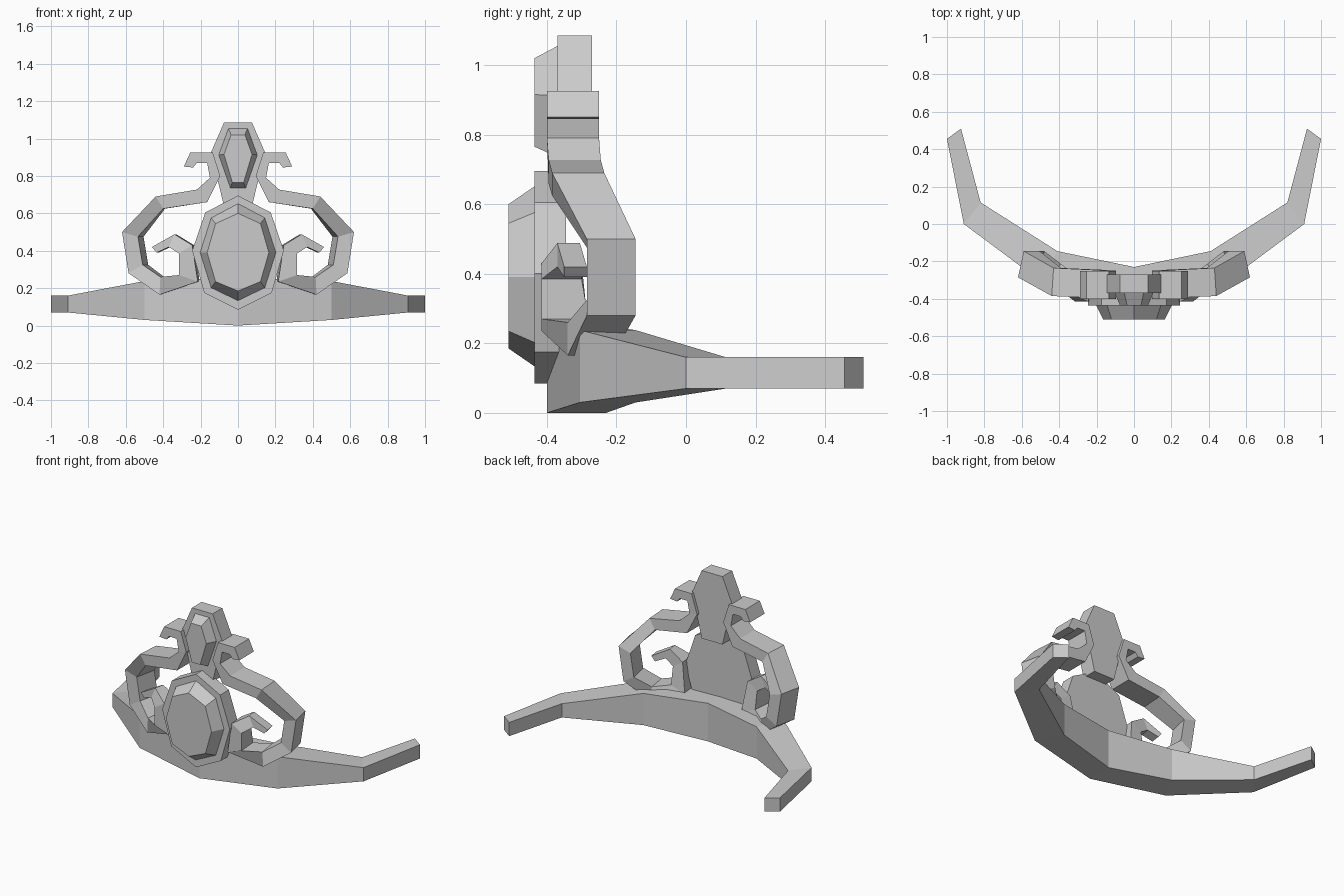
import bpy, bmesh


def make_object(name, bm):
    bmesh.ops.recalc_face_normals(bm, faces=bm.faces)
    mesh = bpy.data.meshes.new(name)
    bm.to_mesh(mesh)
    bm.free()
    obj = bpy.data.objects.new(name, mesh)
    bpy.context.collection.objects.link(obj)
    return obj


def loft(name, rings):
    """Join closed rings of points with quads and cap both ends."""
    bm = bmesh.new()
    loops = [[bm.verts.new(p) for p in ring] for ring in rings]
    n = len(loops[0])
    for a, b in zip(loops, loops[1:]):
        for i in range(n):
            j = (i + 1) % n
            bm.faces.new((a[i], a[j], b[j], b[i]))
    bm.faces.new(loops[0])
    bm.faces.new(loops[-1])
    return make_object(name, bm)


def outline(half, y):
    """Mirror a right-hand (x, z) half outline into a full ring at depth y."""
    left = [(-x, z) for x, z in reversed(half) if x > 0]
    return [(x, y, z) for x, z in half + left]


# Curved band: outer x, y, inner x, y, bottom z, top z
band_half = [
    (0.0, -0.40, 0.0, -0.23, 0.0, 0.25),
    (0.50, -0.305, 0.41, -0.145, 0.03, 0.238),
    (0.91, 0.0, 0.82, 0.115, 0.07, 0.16),
    (1.0, 0.455, 0.925, 0.51, 0.07, 0.16),
]
stations = [(-a, b, -c, d, e, f) for a, b, c, d, e, f in band_half[:0:-1]] + band_half
loft("band", [[(ox, oy, lo), (ox, oy, hi), (ix, iy, hi), (ix, iy, lo)]
              for ox, oy, ix, iy, lo, hi in stations])

# Large centre setting and faceted gem
plate = [(0, 0.695), (0.175, 0.605), (0.245, 0.40), (0.18, 0.175), (0, 0.085)]
loft("centre_setting", [outline(plate, -0.435), outline(plate, -0.345)])
gem_base = [(0, 0.655), (0.145, 0.578), (0.205, 0.39), (0.145, 0.20), (0, 0.13)]
gem_face = [(0, 0.60), (0.12, 0.545), (0.165, 0.39), (0.12, 0.235), (0, 0.185)]
loft("centre_gem", [outline(gem_base, -0.43), outline(gem_face, -0.51)])

# Upper setting and gem
plate = [(0.075, 1.085), (0.145, 0.925), (0.075, 0.64)]
loft("upper_setting", [outline(plate, -0.37), outline(plate, -0.27)])
gem_base = [(0.052, 1.057), (0.105, 0.912), (0.042, 0.733)]
gem_face = [(0.037, 1.02), (0.075, 0.915), (0.03, 0.765)]
loft("upper_gem", [outline(gem_base, -0.365), outline(gem_face, -0.435)])

# Side scrolls: edge A x, z, edge B x, z, front y, back y, inward shift at back
scroll = [
    (0.29, 0.85, 0.24, 0.845, -0.40, -0.25, 0),
    (0.255, 0.925, 0.22, 0.87, -0.40, -0.25, 0),
    (0.135, 0.925, 0.165, 0.87, -0.40, -0.25, 0),
    (0.095, 0.80, 0.15, 0.79, -0.40, -0.25, 0),
    (0.165, 0.66, 0.22, 0.727, -0.395, -0.245, 0),
    (0.40, 0.625, 0.44, 0.69, -0.385, -0.235, 0.01),
    (0.535, 0.475, 0.62, 0.50, -0.285, -0.145, 0.03),
    (0.51, 0.325, 0.585, 0.28, -0.285, -0.145, 0.03),
    (0.415, 0.26, 0.42, 0.165, -0.34, -0.21, 0.02),
    (0.315, 0.27, 0.215, 0.235, -0.415, -0.28, 0.01),
    (0.315, 0.385, 0.245, 0.43, -0.415, -0.30, 0.01),
    (0.37, 0.42, 0.34, 0.488, -0.37, -0.305, 0.01),
    (0.435, 0.39, 0.46, 0.42, -0.35, -0.285, 0.01),
]
for side, label in ((1, "right"), (-1, "left")):
    loft(label + "_scroll", [
        [(side * ax, yf, az), (side * bx, yf, bz),
         (side * (bx - dx), yb, bz), (side * (ax - dx), yb, az)]
        for ax, az, bx, bz, yf, yb, dx in scroll])
